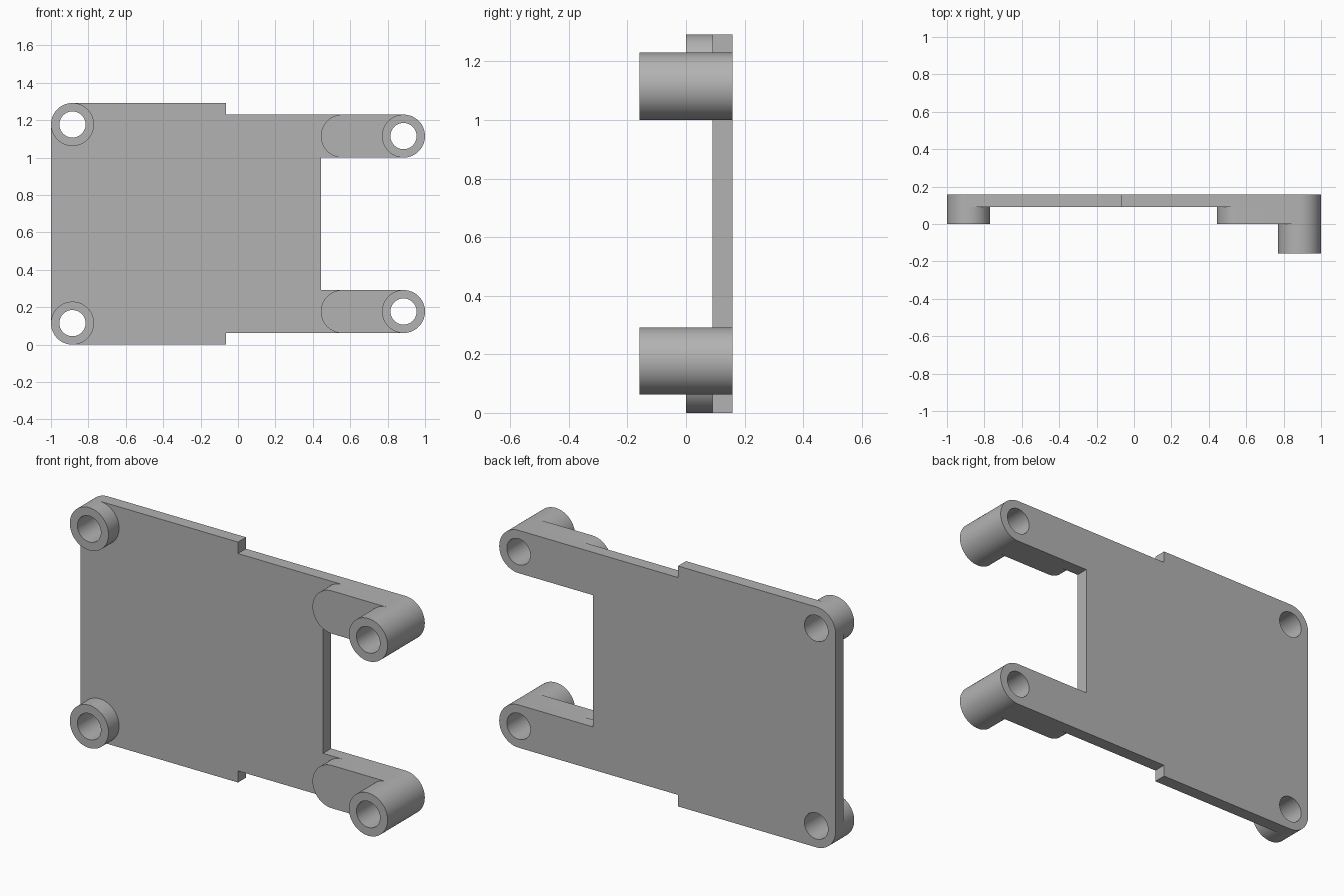
import bpy, bmesh
from math import cos, sin, radians

# Remove the default cube
cube = bpy.data.objects.get("Cube")
if cube:
    bpy.data.objects.remove(cube, do_unlink=True)

MID_Z = 0.646            # half the plate height
R, BORE = 0.115, 0.07    # boss and bore radius
LEFT, RIGHT = 0.531, 0.469   # boss distance from the middle line
END_X = 0.885
Y_BACK, Y_PLATE, Y_PAD, Y_FRONT = 0.158, 0.09, 0.0, -0.158

grey = bpy.data.materials.new("plain grey")
grey.use_nodes = True
grey.diffuse_color = (0.45, 0.45, 0.45, 1)
grey.node_tree.nodes["Principled BSDF"].inputs["Base Color"].default_value = grey.diffuse_color


def arc(x, z, radius, start, end, step=6):
    """Points on an arc in the x-z plane, angles in degrees."""
    return [(x + radius * cos(radians(a)), z + radius * sin(radians(a)))
            for a in range(start, end + 1, step)]


def circle(x, z, radius):
    return arc(x, z, radius, 0, 354)


def slab(name, loops, y_front, y_back):
    """Extrude an outline with holes from y_front to y_back."""
    bm = bmesh.new()
    edges = []
    for loop in loops:
        verts = [bm.verts.new((x, y_front, z + MID_Z)) for x, z in loop]
        edges += [bm.edges.new((v, verts[i - 1])) for i, v in enumerate(verts)]
    bmesh.ops.triangle_fill(bm, edges=edges, use_beauty=True)
    out = bmesh.ops.extrude_face_region(bm, geom=bm.faces[:], use_keep_orig=True)
    moved = [g for g in out["geom"] if isinstance(g, bmesh.types.BMVert)]
    bmesh.ops.translate(bm, verts=moved, vec=(0, y_back - y_front, 0))
    bmesh.ops.recalc_face_normals(bm, faces=bm.faces[:])
    mesh = bpy.data.meshes.new(name)
    bm.to_mesh(mesh)
    bm.free()
    mesh.materials.append(grey)
    obj = bpy.data.objects.new(name, mesh)
    bpy.context.collection.objects.link(obj)
    bpy.ops.object.select_all(action="DESELECT")
    obj.select_set(True)
    bpy.context.view_layer.objects.active = obj
    bpy.ops.object.shade_smooth_by_angle(angle=radians(30))


# Base plate: lower half of the outline, mirrored for the upper half
lower = arc(-END_X, -LEFT, R, 180, 270)
lower += [(-0.063, -MID_Z), (-0.063, -RIGHT - R)]
lower += arc(END_X, -RIGHT, R, -90, 90)
lower += [(0.443, R - RIGHT)]
outline = lower + [(x, -z) for x, z in reversed(lower)]
bores = [circle(x, s * z, BORE) for s in (-1, 1)
         for x, z in ((-END_X, LEFT), (END_X, RIGHT))]
slab("base_plate", [outline] + bores, Y_PLATE, Y_BACK)

for side, s in (("lower", -1), ("upper", 1)):
    # Short boss on the wide end
    z = s * LEFT
    slab(side + "_short_boss", [circle(-END_X, z, R), circle(-END_X, z, BORE)],
         Y_PAD, Y_PLATE)
    # Rounded pad thickening the arm, with a tall boss on its tip
    z = s * RIGHT
    pad = arc(END_X, z, R, -90, 90) + arc(0.558, z, R, 90, 270)
    hole = circle(END_X, z, BORE)
    slab(side + "_arm_pad", [pad, hole], Y_PAD, Y_PLATE)
    slab(side + "_tall_boss", [circle(END_X, z, R), hole], Y_FRONT, Y_PAD)
